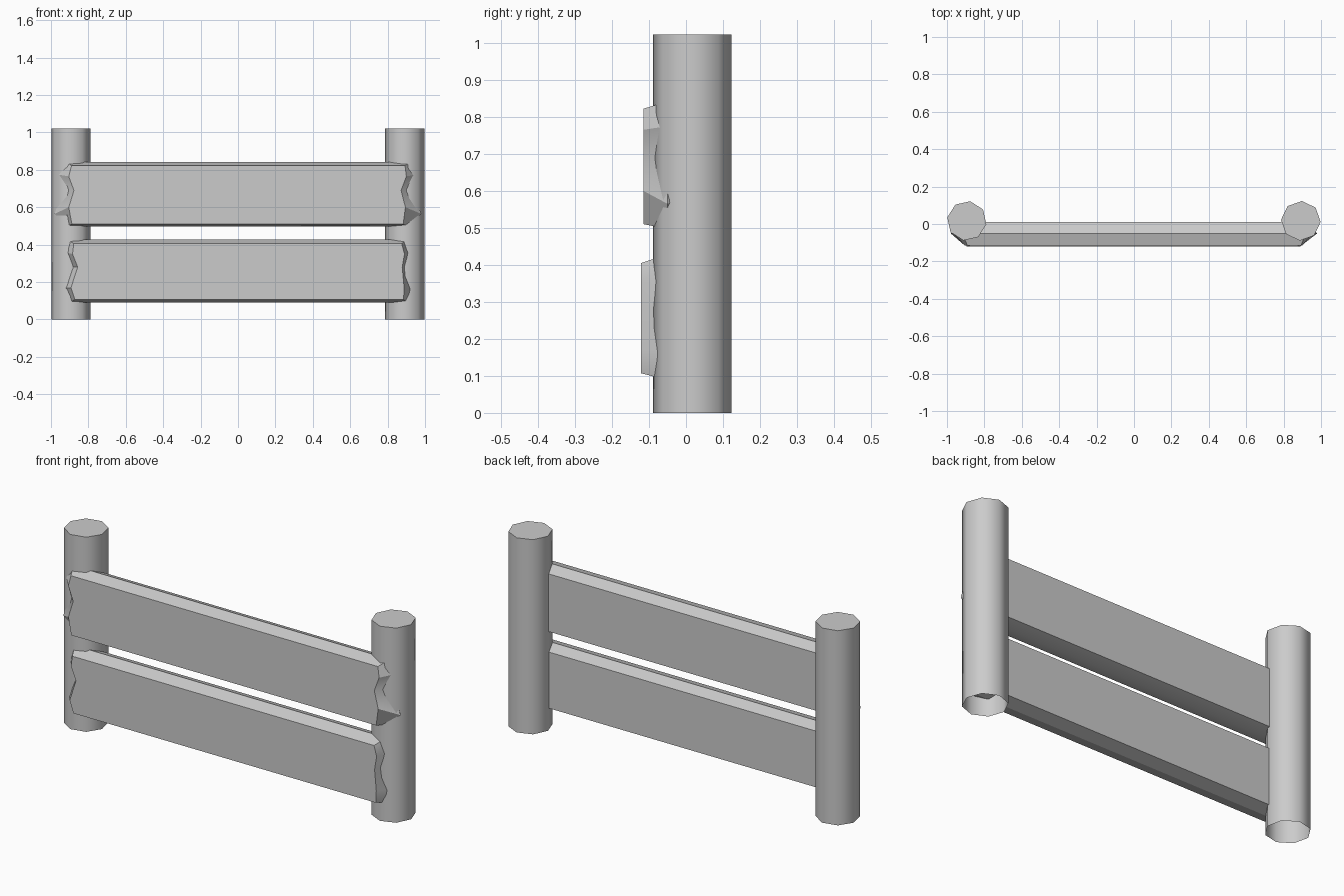
import bpy, bmesh
from math import radians, cos, sin

if "Cube" in bpy.data.objects:
    bpy.data.objects.remove(bpy.data.objects["Cube"])


def finish(name, bm, angle):
    bmesh.ops.recalc_face_normals(bm, faces=bm.faces)
    me = bpy.data.meshes.new(name)
    bm.to_mesh(me)
    bm.free()
    ob = bpy.data.objects.new(name, me)
    bpy.context.collection.objects.link(ob)
    bpy.ops.object.select_all(action='DESELECT')
    bpy.context.view_layer.objects.active = ob
    ob.select_set(True)
    bpy.ops.object.shade_smooth_by_angle(angle=radians(angle))


def post(name, x, turn):
    # eight-sided tube: capped on top, open underneath
    bm = bmesh.new()
    ring = [(x + 0.106 * cos(radians(turn + 45 * i)),
             0.017 + 0.106 * sin(radians(turn + 45 * i))) for i in range(8)]
    low = [bm.verts.new((px, py, 0)) for px, py in ring]
    top = [bm.verts.new((px, py, 1.022)) for px, py in ring]
    for i in range(8):
        j = (i + 1) % 8
        bm.faces.new((low[i], low[j], top[j], top[i]))
    bm.faces.new(top)
    finish(name, bm, 50)


def board(name, layers):
    # each layer: depth y, heights z, ragged left x, ragged right x (top to bottom)
    bm = bmesh.new()
    grids = []
    for y, zs, left, right in layers:
        grids.append(([bm.verts.new((x, y, z)) for x, z in zip(left, zs)],
                      [bm.verts.new((x, y, z)) for x, z in zip(right, zs)]))
    # front and back faces
    for l, r in (grids[0], grids[-1]):
        for i in range(4):
            bm.faces.new((l[i], l[i + 1], r[i + 1], r[i]))
    # bevelled rim around the board
    for a, b in zip(grids, grids[1:]):
        la, lb = a[0] + a[1][::-1], b[0] + b[1][::-1]
        for i in range(10):
            j = (i + 1) % 10
            bm.faces.new((la[i], la[j], lb[j], lb[i]))
    finish(name, bm, 30)


post("left_post", -0.894, 35)
post("right_post", 0.892, 42)

board("upper_board", [
    (-0.115, (0.822, 0.765, 0.69, 0.60, 0.51),
     (-0.89, -0.905, -0.877, -0.905, -0.888), (0.893, 0.90, 0.872, 0.895, 0.883)),
    (-0.05, (0.842, 0.775, 0.69, 0.565, 0.497),
     (-0.92, -0.965, -0.94, -0.98, -0.92), (0.92, 0.955, 0.93, 0.98, 0.91)),
    (0.01, (0.818, 0.765, 0.69, 0.60, 0.515),
     (-0.89, -0.90, -0.88, -0.90, -0.89), (0.89, 0.90, 0.88, 0.90, 0.89)),
])
board("lower_board", [
    (-0.121, (0.405, 0.35, 0.28, 0.17, 0.107),
     (-0.878, -0.885, -0.857, -0.893, -0.872), (0.875, 0.89, 0.878, 0.888, 0.885)),
    (-0.055, (0.427, 0.36, 0.28, 0.165, 0.09),
     (-0.91, -0.93, -0.895, -0.94, -0.90), (0.90, 0.92, 0.90, 0.935, 0.905)),
    (0.005, (0.405, 0.35, 0.28, 0.17, 0.11),
     (-0.88, -0.89, -0.87, -0.89, -0.88), (0.88, 0.89, 0.87, 0.89, 0.88)),
])
